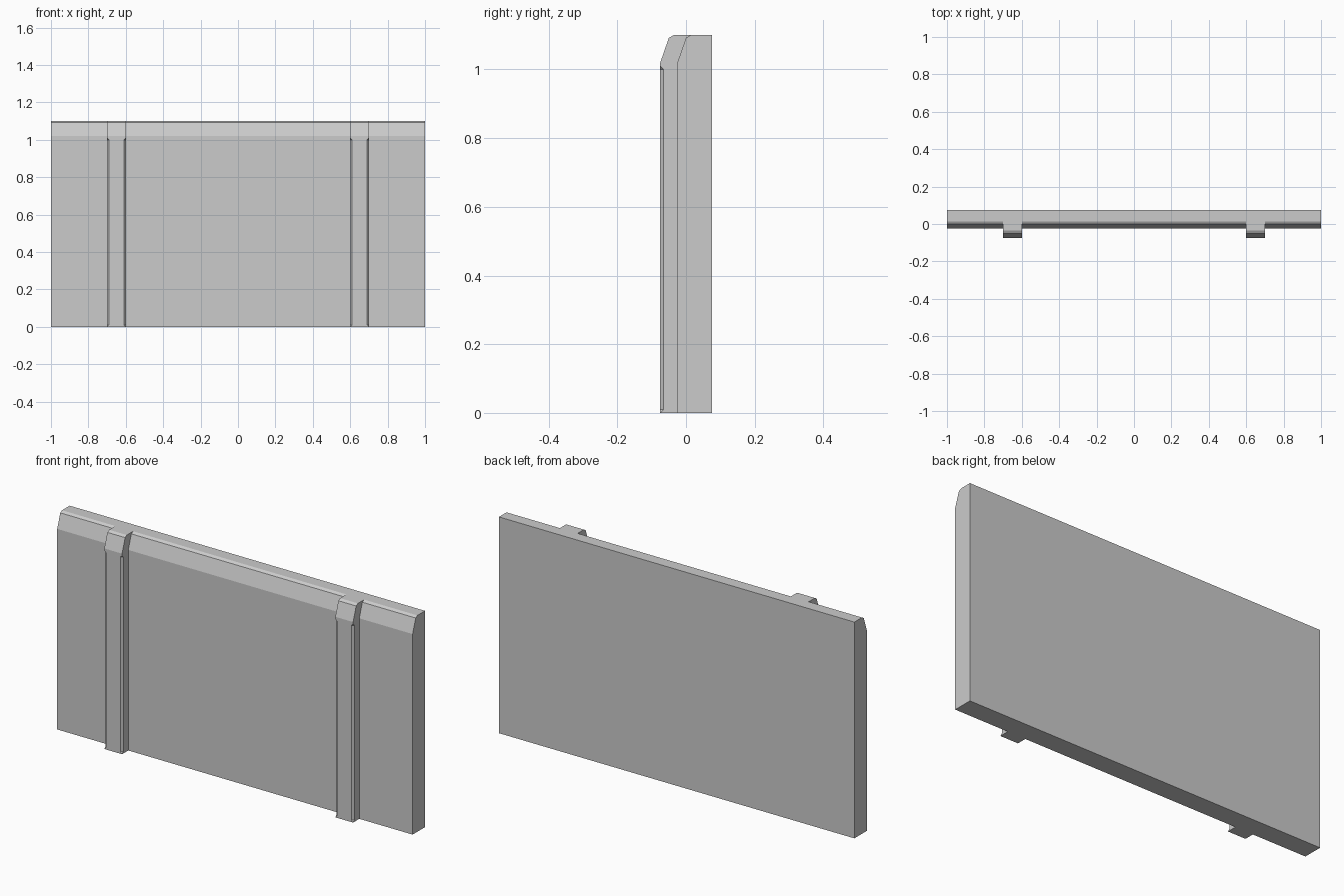
import bpy, bmesh

if "Cube" in bpy.data.objects:
    bpy.data.objects.remove(bpy.data.objects["Cube"])

# (z, panel front y, pilaster edge chamfer)
LEVELS = [(0, -0.025, 0), (0.01, -0.025, 0.01), (1.0, -0.025, 0.01),
          (1.01, -0.025, 0), (1.02, -0.025, 0), (1.092, 0.0, 0), (1.1, 0.014, 0)]
BACK = 0.075
PROUD = 0.05


def loft(name, sections):
    """Skin a closed solid through equal-length rings of points."""
    bm = bmesh.new()
    rings = [[bm.verts.new(p) for p in s] for s in sections]
    n = len(rings[0])
    for a, b in zip(rings, rings[1:]):
        for i in range(n):
            j = (i + 1) % n
            bm.faces.new((a[i], a[j], b[j], b[i]))
    bm.faces.new(rings[0][::-1])
    bm.faces.new(rings[-1])
    bmesh.ops.remove_doubles(bm, verts=bm.verts, dist=1e-5)
    bmesh.ops.recalc_face_normals(bm, faces=bm.faces)
    mesh = bpy.data.meshes.new(name)
    bm.to_mesh(mesh)
    bm.free()
    obj = bpy.data.objects.new(name, mesh)
    bpy.context.collection.objects.link(obj)
    return obj


# Main wall slab with sloped front top edge
profile = [(BACK, 0), (-0.025, 0), (-0.025, 1.02), (0.0, 1.092), (0.014, 1.1), (BACK, 1.1)]
loft("wall_panel", [[(x, y, z) for y, z in profile] for x in (-1, 1)])


# Pilasters following the wall profile, with stopped chamfers on the front edges
def pilaster(name, cx, w=0.05):
    sections = []
    for z, wall, c in LEVELS:
        f = wall - PROUD
        half = [(w - c, f), (w, f + c), (w, wall)]
        ring = [(-x, y) for x, y in half[::-1]] + half
        sections.append([(cx + x, y, z) for x, y in ring])
    return loft(name, sections)


for side, cx in (("left", -0.65), ("right", 0.65)):
    pilaster(f"pilaster_{side}", cx)
